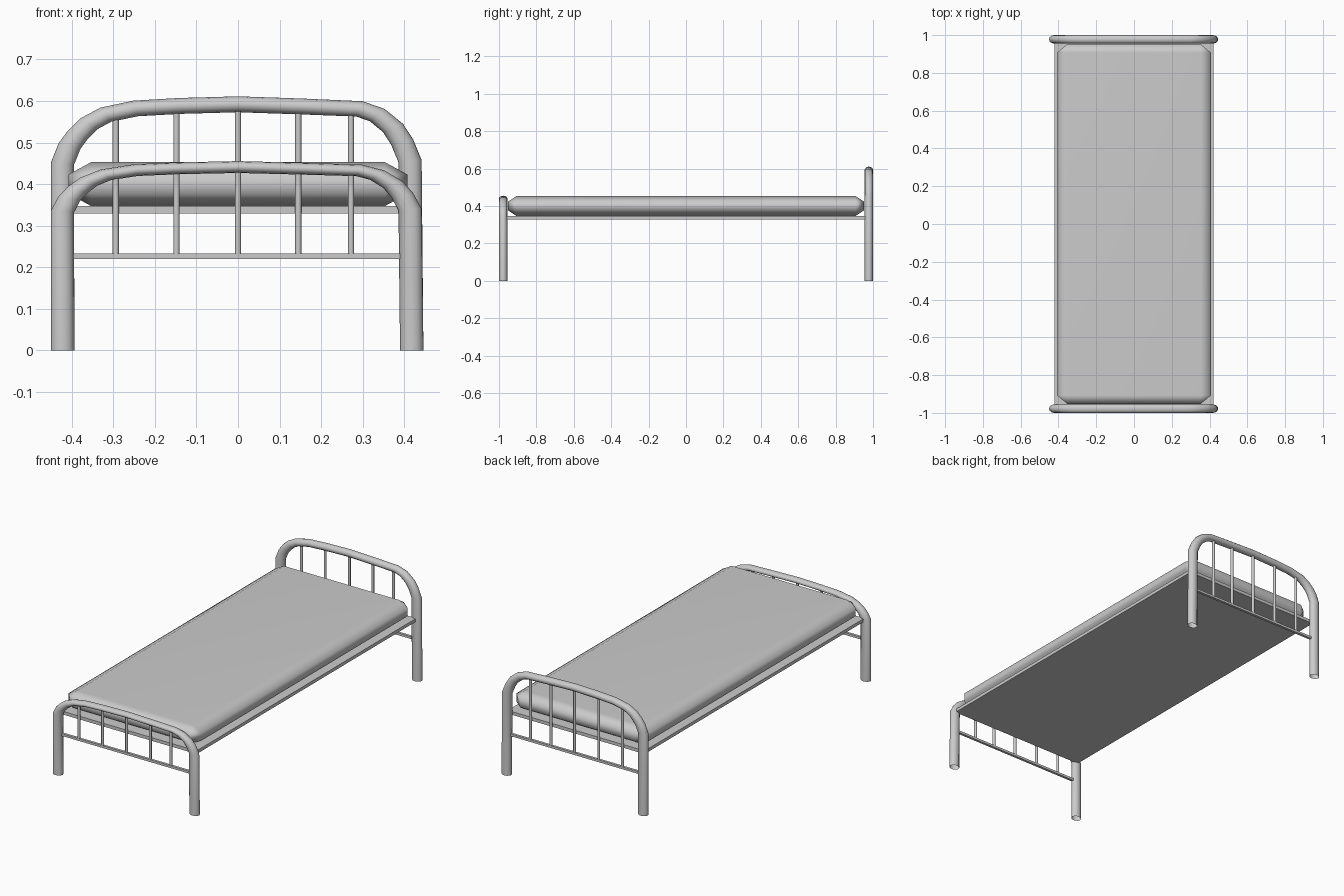
import bpy, bmesh
from math import radians

if "Cube" in bpy.data.objects:
    bpy.data.objects.remove(bpy.data.objects["Cube"])

# Centre line of the bent end tube (x, z), slightly tighter bend on the right
PATH = [(-.422, 0), (-.422, .45), (-.405, .492), (-.386, .518), (-.359, .545),
        (-.318, .567), (-.246, .582), (-.142, .588), (0, .592), (.147, .587),
        (.292, .581), (.335, .566), (.373, .535), (.395, .501), (.414, .455), (.418, 0)]
SLATS = [-.294, -.148, 0, .145, .272]


def activate(o):
    bpy.ops.object.select_all(action='DESELECT')
    o.select_set(True)
    bpy.context.view_layer.objects.active = o


def smooth(o, angle):
    activate(o)
    bpy.ops.object.shade_smooth_by_angle(angle=radians(angle))


def box(name, size, loc):
    bpy.ops.mesh.primitive_cube_add(size=1, location=loc)
    o = bpy.context.object
    o.name = name
    o.scale = size
    bpy.ops.object.transform_apply(location=False, rotation=False, scale=True)
    return o


def end_tube(name, y, zs):
    # round tube, stretched so the legs are wide and the top is thin
    sx, sz = 1.25, .85
    cu = bpy.data.curves.new(name, 'CURVE')
    cu.dimensions = '3D'
    cu.bevel_depth = .0225
    cu.bevel_resolution = 4
    sp = cu.splines.new('POLY')
    sp.points.add(len(PATH) - 1)
    for p, (x, z) in zip(sp.points, PATH):
        p.co = (x / sx, 0, z / sz, 1)
    o = bpy.data.objects.new(name, cu)
    bpy.context.collection.objects.link(o)
    o.location = (0, y, 0)
    o.scale = (sx, 1, sz * zs)
    activate(o)
    bpy.ops.object.convert(target='MESH')
    o = bpy.context.object
    bpy.ops.object.transform_apply(location=False, rotation=False, scale=True)
    smooth(o, 50)


def tube_height(x):
    for (x0, z0), (x1, z1) in zip(PATH, PATH[1:]):
        if x0 <= x <= x1 and x1 > x0:
            return z0 + (z1 - z0) * (x - x0) / (x1 - x0)


# Head and foot ends: tube, lower rail, upright slats
for end, y, zs in (("headboard", .9775, 1), ("footboard", -.9775, .745)):
    end_tube(end + "_tube", y, zs)
    box(end + "_rail", (.82, .014, .013), (0, y, .226))
    for i, x in enumerate(SLATS):
        top = tube_height(x) * zs
        bpy.ops.mesh.primitive_cylinder_add(vertices=12, radius=.0075, depth=top - .226,
                                            location=(x, y, (top + .226) / 2))
        o = bpy.context.object
        o.name = f"{end}_slat_{i + 1}"
        smooth(o, 50)

# Base panel under the mattress
box("base_panel", (.842, 1.93, .018), (0, 0, .338))

# Mattress with chamfered, softly shaded edges
bx, by, bz = .055, .045, .03
m = box("mattress", (.816 / bx, 1.904 / by, .106 / bz), (0, 0, .4))
bm = bmesh.new()
bm.from_mesh(m.data)
bmesh.ops.bevel(bm, geom=bm.edges[:], offset=1, segments=1, affect='EDGES')
bm.to_mesh(m.data)
bm.free()
m.scale = (bx, by, bz)
activate(m)
bpy.ops.object.transform_apply(location=False, rotation=False, scale=True)
smooth(m, 65)
w = m.modifiers.new("normals", 'WEIGHTED_NORMAL')
w.keep_sharp = True
